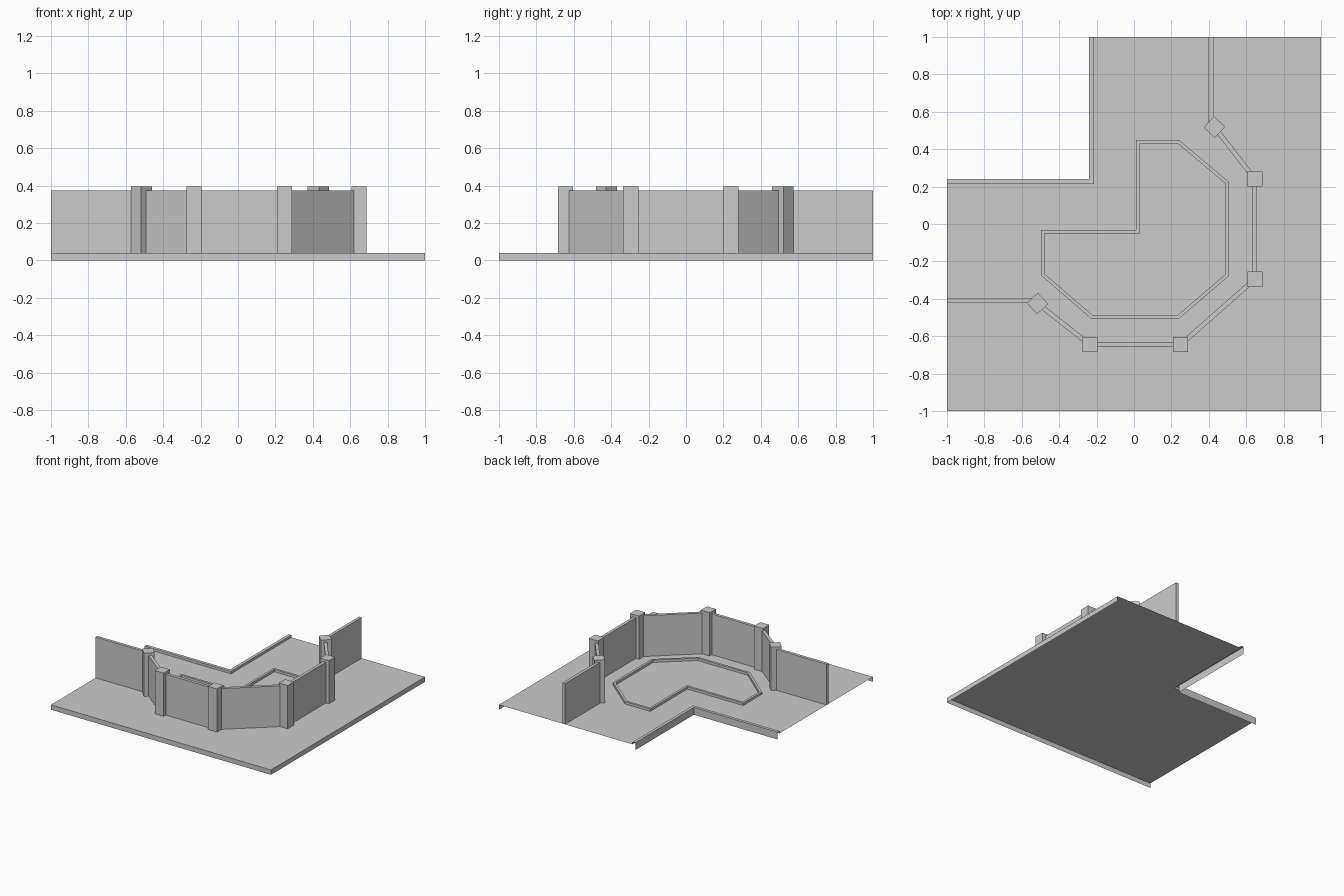
import bpy
from math import radians, atan2, hypot
from mathutils import Vector

if "Cube" in bpy.data.objects:
    bpy.data.objects.remove(bpy.data.objects["Cube"])

FLOOR, CURB, WALL, POST = 0.04, 0.06, 0.375, 0.395


def mesh(name, verts, faces):
    me = bpy.data.meshes.new(name)
    me.from_pydata(verts, [], faces)
    me.update()
    ob = bpy.data.objects.new(name, me)
    bpy.context.collection.objects.link(ob)
    return ob


def ribbon(name, rows, closed=False):
    """Skin faces between successive rows of (path, height)."""
    n = len(rows[0][0])
    verts = [(x, y, z) for path, z in rows for x, y in path]
    faces = []
    for r in range(len(rows) - 1):
        for i in range(n if closed else n - 1):
            j = (i + 1) % n
            faces.append((r * n + i, r * n + j, (r + 1) * n + j, (r + 1) * n + i))
    return mesh(name, verts, faces)


def inset(path, d):
    """Mitred offset of a closed clockwise path toward its inside."""
    out = []
    for i, p in enumerate(path):
        p = Vector(p)
        a = (p - Vector(path[i - 1])).normalized()
        b = (Vector(path[(i + 1) % len(path)]) - p).normalized()
        na, nb = Vector((a.y, -a.x)), Vector((b.y, -b.x))
        out.append(tuple(p + (na + nb) * d / (1 + na.dot(nb))))
    return out


def box(name, x, y, sx, sy, top, angle=0):
    bpy.ops.mesh.primitive_cube_add(size=1, location=(x, y, (FLOOR + top) / 2),
                                    rotation=(0, 0, angle))
    ob = bpy.context.object
    ob.name = name
    ob.scale = (sx, sy, top - FLOOR)
    return ob


def wall(name, a, b):
    dx, dy = b[0] - a[0], b[1] - a[1]
    box(name, (a[0] + b[0]) / 2, (a[1] + b[1]) / 2, hypot(dx, dy), 0.025,
        WALL, atan2(dy, dx))


# L-shaped floor sheet, open underneath
c = -0.215
mesh("floor", [(-1, -1, FLOOR), (1, -1, FLOOR), (1, 1, FLOOR), (c, 1, FLOOR),
               (c, -c, FLOOR), (-1, -c, FLOOR)], [(0, 1, 2, 3, 4, 5)])

# Skirt on the two outer sides
edge = [(-1, -1), (1, -1), (1, 1)]
ribbon("floor_skirt", [(edge, 0), (edge, FLOOR)])

# Raised curb around the notch, with its outer face down to the ground
inner = [(-1, -c), (c, -c), (c, 1)]
outer = [(-1, 0.24), (-0.24, 0.24), (-0.24, 1)]
ribbon("notch_curb", [(inner, FLOOR), (inner, CURB), (outer, CURB), (outer, 0)])

# Low rim on the floor
rim = [(0.01, 0.45), (0.24, 0.45), (0.507, 0.225), (0.507, -0.278), (0.24, -0.507),
       (-0.228, -0.507), (-0.497, -0.275), (-0.497, -0.032), (0.01, -0.032)]
rim_in = inset(rim, 0.019)
ribbon("floor_rim", [(rim_in, FLOOR), (rim_in, CURB), (rim, CURB), (rim, FLOOR)], True)

# Posts and the wall panels between them
posts = [(0.43, 0.518, 47), (0.646, 0.24, 0), (0.646, -0.295, 0),
         (0.249, -0.645, 0), (-0.236, -0.645, 0), (-0.516, -0.425, 43)]
for i, (x, y, a) in enumerate(posts):
    box(f"post_{i + 1}", x, y, 0.081, 0.081, POST, radians(a))
for i in range(len(posts) - 1):
    wall(f"wall_{i + 1}", posts[i][:2], posts[i + 1][:2])

# Straight end walls running to the open edges
wall("end_wall_back", (0.412, 0.52), (0.412, 1))
wall("end_wall_left", (-1, -0.408), (-0.515, -0.408))
